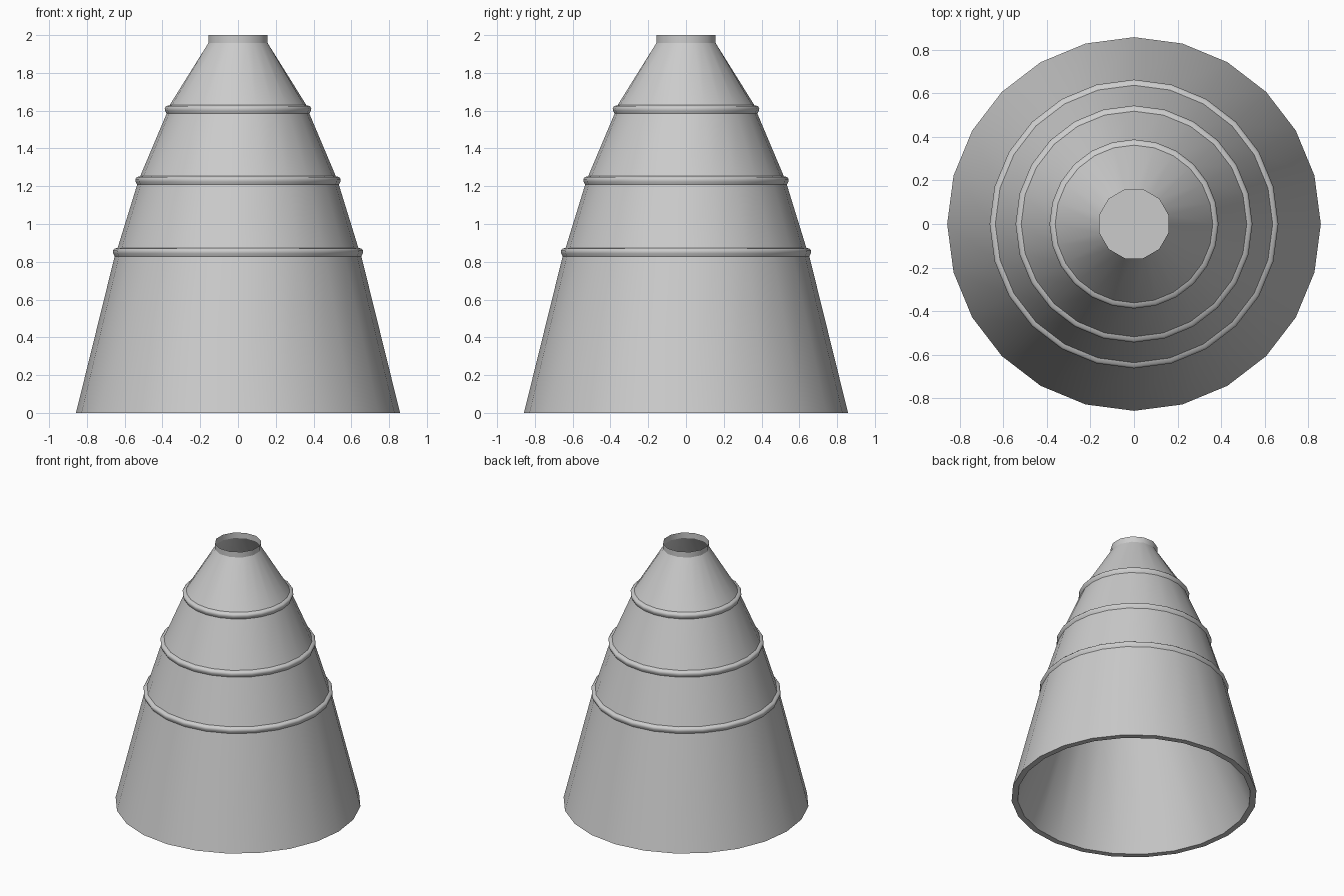
import bpy, bmesh, math

if "Cube" in bpy.data.objects:
    bpy.data.objects.remove(bpy.data.objects["Cube"], do_unlink=True)

SIDES = 24
STEP = 2 * math.pi / SIDES

grey = bpy.data.materials.new("plain grey")
grey.use_nodes = True
colour = (0.6, 0.6, 0.6, 1)
grey.diffuse_color = colour
grey.node_tree.nodes["Principled BSDF"].inputs["Base Color"].default_value = colour


def lathe(name, profile, coarse_from=None, cap=False):
    """Spin (radius, height) points around z; rings from coarse_from on are twelve-sided."""
    bm = bmesh.new()
    rings = []
    for n, (radius, z) in enumerate(profile):
        coarse = coarse_from is not None and n >= coarse_from
        ring = []
        for i in range(SIDES):
            # a coarse ring lays every second corner on the chord
            r = radius * math.cos(STEP) if coarse and i % 2 == 0 else radius
            ring.append(bm.verts.new((r * math.cos(i * STEP), r * math.sin(i * STEP), z)))
        rings.append(ring)
    for low, high in zip(rings, rings[1:]):
        for i in range(SIDES):
            j = (i + 1) % SIDES
            bm.faces.new((low[i], low[j], high[j], high[i]))
    if cap:
        bm.faces.new(rings[-1])
    mesh = bpy.data.meshes.new(name)
    bm.to_mesh(mesh)
    bm.free()
    mesh.materials.append(grey)
    obj = bpy.data.objects.new(name, mesh)
    bpy.context.collection.objects.link(obj)
    bpy.ops.object.select_all(action='DESELECT')
    obj.select_set(True)
    bpy.context.view_layer.objects.active = obj
    bpy.ops.object.shade_smooth_by_angle(angle=math.radians(50))
    return obj


# Conical sections, each topped by a rounded lip
LIP = [(-0.010, -0.024), (-0.002, -0.008), (0, 0.006), (-0.008, 0.016), (-0.026, 0.021)]
start = (0.858, 0)
for name, radius, z in (("lower", 0.663, 0.853),
                        ("middle", 0.544, 1.232),
                        ("upper", 0.388, 1.608)):
    lip = [(radius + dr, z + dz) for dr, dz in LIP]
    lathe(name + "_section", [start, lip[0]])
    lathe(name + "_lip", lip)
    start = lip[-1]

# Top cone and open collar
lathe("top_cone", [start, (0.163, 1.957)], coarse_from=1)
lathe("top_collar", [(0.163, 1.957), (0.163, 2)], coarse_from=0)

# Hollow underside: flat rim, tapering inner wall and ceiling
liner = lathe("inner_liner", [(0.858, 0), (0.815, 0), (0.52, 0.8)], cap=True)
liner.data.flip_normals()
